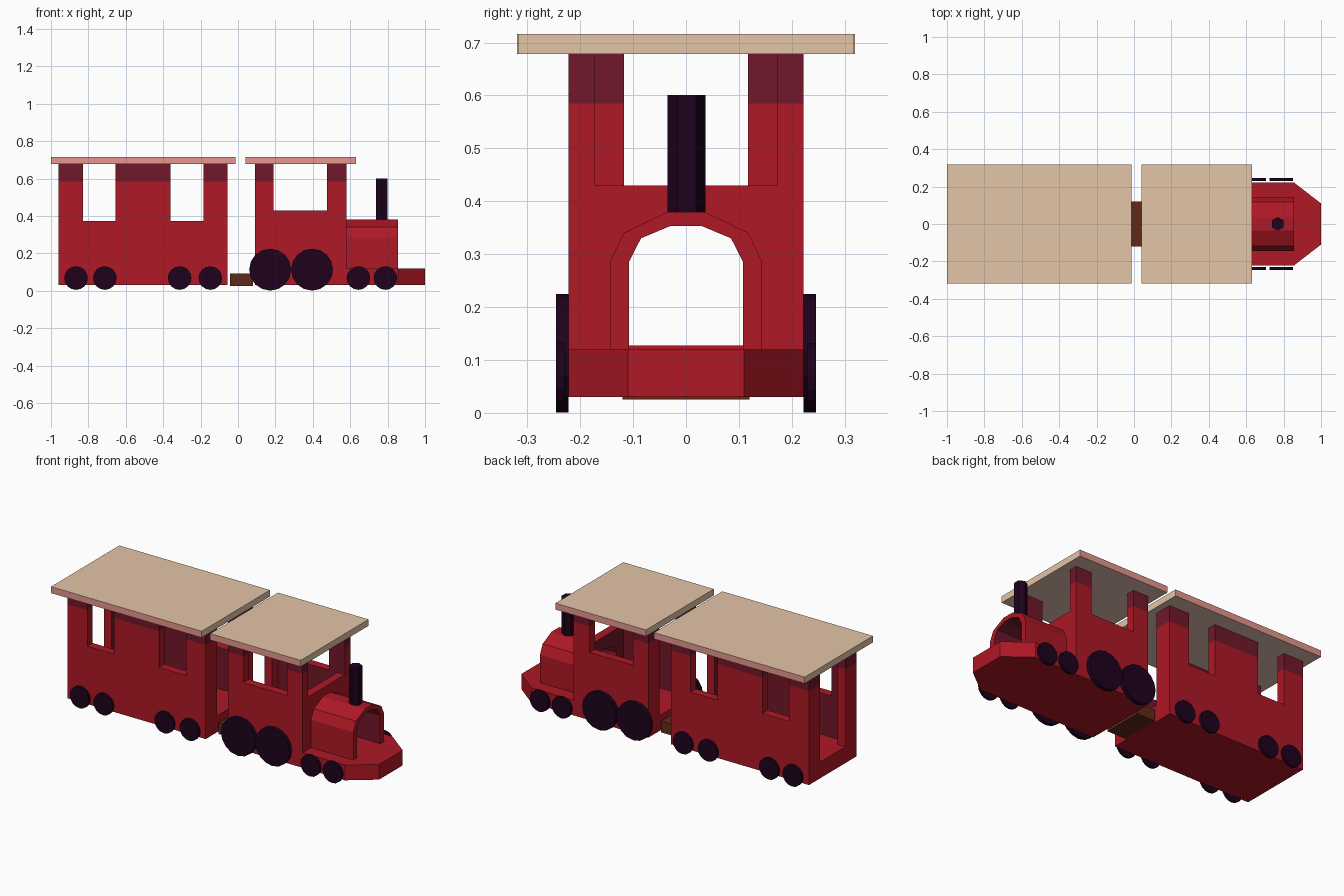
import bpy, bmesh, math
from mathutils import Vector, Matrix

if "Cube" in bpy.data.objects:
    bpy.data.objects.remove(bpy.data.objects["Cube"])


def mat(name, rgb):
    m = bpy.data.materials.new(name)
    m.diffuse_color = (*rgb, 1)
    m.use_nodes = True
    m.node_tree.nodes["Principled BSDF"].inputs["Base Color"].default_value = m.diffuse_color
    return m


RED = mat("red paint", (0.424, 0.009, 0.019))
BAND = mat("dark red band", (0.166, 0.009, 0.023))
BEIGE = mat("beige roof", (0.773, 0.555, 0.389))
PINK = mat("pink roof edge", (0.82, 0.32, 0.28))
UNDER = mat("roof underside", (0.773, 0.51, 0.44))
BLACK = mat("purple black", (0.013, 0.0006, 0.012))
BROWN = mat("brown coupling", (0.12, 0.022, 0.010))
BAND_Z = 0.585


def finish(name, bm, mats):
    bmesh.ops.recalc_face_normals(bm, faces=bm.faces)
    me = bpy.data.meshes.new(name)
    bm.to_mesh(me)
    bm.free()
    for m in mats:
        me.materials.append(m)
    ob = bpy.data.objects.new(name, me)
    bpy.context.collection.objects.link(ob)
    return ob


def add_prism(bm, pts, axis, a, b):
    """Extrude a flat outline along an axis from a to b."""
    def place(p, t):
        return {"x": (t, *p), "y": (p[0], t, p[1]), "z": (*p, t)}[axis]
    face = bm.faces.new([bm.verts.new(place(p, a)) for p in pts])
    new = bmesh.ops.extrude_face_region(bm, geom=[face])["geom"]
    move = Vector(place((0, 0), b - a))
    bmesh.ops.translate(bm, vec=move, verts=[v for v in new if isinstance(v, bmesh.types.BMVert)])


def prism(name, pts, axis, a, b, m):
    bm = bmesh.new()
    add_prism(bm, pts, axis, a, b)
    return finish(name, bm, [m])


def rect(a0, b0, a1, b1):
    return [(a0, b0), (a1, b0), (a1, b1), (a0, b1)]


def painted(name, bm, inside):
    """Red walls, dark along the top and on the faces turned to the room inside."""
    geom = bm.verts[:] + bm.edges[:] + bm.faces[:]
    bmesh.ops.bisect_plane(bm, geom=geom, plane_co=(0, 0, BAND_Z), plane_no=(0, 0, 1))
    for f in bm.faces:
        c = f.calc_center_median()
        f.material_index = int(c.z > BAND_Z or inside(c))
    return finish(name, bm, [RED, BAND])


W, IN, DOOR = 0.222, 0.172, 0.117   # outer wall, inner wall, door half width
Z0, TOP = 0.03, 0.68


def side_walls(name, x0, x1, sill, windows):
    bm = bmesh.new()
    pts = [(x0, Z0), (x0, TOP)]
    for a, b in windows:
        pts += [(a, TOP), (a, sill), (b, sill), (b, TOP)]
    pts += [(x1, TOP), (x1, Z0)]
    for s in (-1, 1):
        add_prism(bm, pts, "y", s * IN, s * W)
    return painted(name, bm, lambda c: abs(c.y) < IN + 0.001)


def door_posts(name, x0, x1, z, inner_x):
    bm = bmesh.new()
    for s in (-1, 1):
        add_prism(bm, rect(s * DOOR, z, s * IN, TOP), "x", x0, x1)
    return painted(name, bm, lambda c: abs(c.x - inner_x) < 0.001)


def roof(name, x0, x1, y):
    ob = prism(name, rect(x0, -y, x1, y), "z", TOP - 0.002, 0.716, BEIGE)
    ob.data.materials.append(PINK)
    ob.data.materials.append(UNDER)
    for p in ob.data.polygons:          # long edges are pink
        p.material_index = 2 if p.normal.z < -0.5 else int(abs(p.normal.y) > 0.5)


# Carriage
side_walls("carriage_sides", -0.96, -0.056, 0.372, [(-0.83, -0.655), (-0.362, -0.185)])
prism("carriage_floor", rect(-0.96, -IN, -0.056, IN), "z", Z0, 0.127, RED)
door_posts("carriage_rear_posts", -0.96, -0.91, 0.127, -0.91)
door_posts("carriage_front_posts", -0.106, -0.056, 0.127, -0.106)
roof("carriage_roof", -1.0, -0.014, 0.319)

# Engine cab
side_walls("cab_sides", 0.09, 0.579, 0.43, [(0.19, 0.476)])
door_posts("cab_rear_posts", 0.09, 0.14, 0.12, 9)
roof("cab_roof", 0.04, 0.632, 0.317)

# Engine base: cab floor and tapered nose deck
prism("cab_floor", rect(0.09, -IN, 0.579, IN), "z", Z0, 0.12, RED)
prism("nose_deck", [(0.579, -W), (0.855, -W), (1.0, -0.11), (1.0, 0.11), (0.855, W), (0.579, W)],
      "z", Z0, 0.12, RED)

# Hollow arched boiler, and the cab front wall that opens into it
inner = [(0.108, 0.12), (0.108, 0.285), (0.085, 0.33), (0.03, 0.353)]
outer = [(0.144, 0.12), (0.144, 0.285), (0.118, 0.34), (0.035, 0.38)]


def arch(half):
    return half + [(-y, z) for y, z in reversed(half)]


boiler = prism("boiler", arch(outer) + arch(inner)[::-1], "x", 0.577, 0.855, RED)
front = prism("cab_front_wall", arch([(IN, 0.12), (IN, 0.43)]) + arch(inner)[::-1],
              "x", 0.529, 0.579, RED)
front.data.materials.append(BAND)
for p in front.data.polygons:           # dark inside the cab
    p.material_index = int(p.normal.x < -0.5)
boiler.data.materials.append(BAND)
for p in boiler.data.polygons:          # dark inside the boiler
    toward_axis = p.normal.y * p.center.y + p.normal.z * (p.center.z - 0.2) < -0.01
    p.material_index = int(toward_axis and abs(p.normal.x) < 0.5 and p.normal.z > -0.99
                           or p.normal.z < -0.99 and p.center.z > 0.3)


# Chimney
def cylinder(name, r, depth, sides, matrix):
    bm = bmesh.new()
    bmesh.ops.create_cone(bm, cap_ends=True, segments=sides, radius1=r, radius2=r,
                          depth=depth, matrix=matrix)
    return finish(name, bm, [BLACK])


cylinder("chimney", 0.036, 0.23, 6, Matrix.Translation((0.769, 0.001, 0.486)))

# Coupling
prism("coupling", rect(-0.043, -0.12, 0.079, 0.12), "z", 0.025, 0.092, BROWN)

# Wheels
wheels = [("big_wheel", x, 0.113, 0.112, 0.222) for x in (0.172, 0.396)]
wheels += [("small_wheel", x, 0.068, 0.063, 0.23)
           for x in (0.644, 0.788, -0.866, -0.712, -0.312, -0.148)]
for name, x, z, r, y0 in wheels:
    for s in (-1, 1):
        y = s * (y0 + 0.246) / 2
        cylinder(name, r, 0.246 - y0, 16,
                 Matrix.Translation((x, y, z)) @ Matrix.Rotation(math.pi / 2, 4, "X"))
